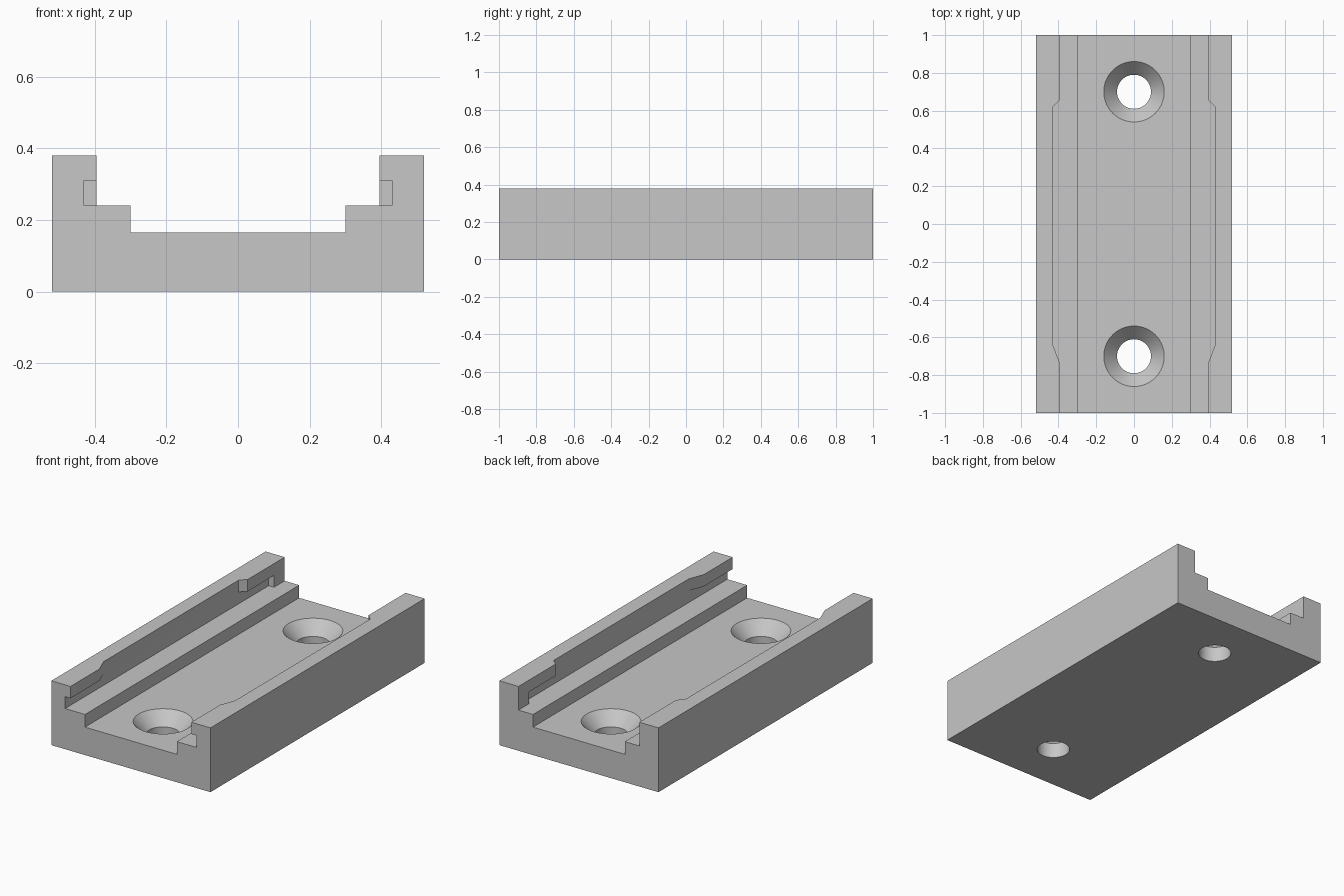
import bpy, bmesh, math

cube = bpy.data.objects.get("Cube")
if cube:
    bpy.data.objects.remove(cube, do_unlink=True)

# Main sizes
HALF_W, HALF_L, HEIGHT = 0.52, 1.0, 0.38
FLOOR_Z, LEDGE_Z, LIP_Z = 0.165, 0.24, 0.31
CHANNEL_X, LIP_X, WALL_X = 0.30, 0.395, 0.43
STOP_Y = 0.90
HOLE_Y, HOLE_R, SINK_R, SINK_Z = 0.70, 0.09, 0.16, 0.09
PAST = 1.2                      # cutters run past the block ends

grey = bpy.data.materials.new("plain_grey")
grey.use_nodes = True
colour = (0.57, 0.57, 0.57, 1)
grey.diffuse_color = colour
grey.node_tree.nodes["Principled BSDF"].inputs["Base Color"].default_value = colour


def loft(name, rings):
    """Solid skinned through rings of equal point count."""
    bm = bmesh.new()
    loops = [[bm.verts.new(p) for p in ring] for ring in rings]
    n = len(loops[0])
    for low, high in zip(loops, loops[1:]):
        for i in range(n):
            j = (i + 1) % n
            bm.faces.new((low[i], low[j], high[j], high[i]))
    bm.faces.new(loops[0])
    bm.faces.new(loops[-1])
    bmesh.ops.recalc_face_normals(bm, faces=bm.faces)
    mesh = bpy.data.meshes.new(name)
    bm.to_mesh(mesh)
    bm.free()
    mesh.materials.append(grey)
    obj = bpy.data.objects.new(name, mesh)
    bpy.context.collection.objects.link(obj)
    return obj


def prism(name, half_outline, z0, z1):
    """Upright prism from a right-hand outline mirrored across x."""
    plan = half_outline + [(-x, y) for x, y in reversed(half_outline)]
    return loft(name, [[(x, y, z) for x, y in plan] for z in (z0, z1)])


def screw_hole(name, y):
    """Through hole with a countersink widening upwards."""
    slope = (SINK_R - HOLE_R) / (FLOOR_Z - SINK_Z)
    top_r = HOLE_R + slope * (LEDGE_Z - SINK_Z)
    steps = [2 * math.pi * i / 64 for i in range(64)]
    return loft(name, [[(r * math.cos(a), y + r * math.sin(a), z) for a in steps]
                       for r, z in ((HOLE_R, -0.1), (HOLE_R, SINK_Z), (top_r, LEDGE_Z))])


# Solid block
plate = prism("mounting_plate", [(HALF_W, -HALF_L), (HALF_W, HALF_L)], 0, HEIGHT)

cutters = [
    # Opening between the walls, narrowed by lips at both ends
    prism("wall_opening", [(LIP_X, -PAST), (LIP_X, -0.73), (WALL_X, -0.64),
                           (WALL_X, 0.62), (LIP_X, 0.655), (LIP_X, PAST)],
          LEDGE_Z, HEIGHT + 0.1),
    # Groove under the lips, closed by stops at the back
    prism("lip_groove", [(WALL_X, -PAST), (WALL_X, STOP_Y)], LEDGE_Z, LIP_Z),
    # Deep central channel
    prism("channel", [(CHANNEL_X, -PAST), (CHANNEL_X, PAST)], FLOOR_Z, HEIGHT + 0.1),
    # Countersunk screw holes
    screw_hole("front_screw_hole", -HOLE_Y),
    screw_hole("back_screw_hole", HOLE_Y),
]

bpy.ops.object.select_all(action='DESELECT')
plate.select_set(True)
bpy.context.view_layer.objects.active = plate
for cutter in cutters:
    cutter.hide_render = True
    cut = plate.modifiers.new(cutter.name, 'BOOLEAN')
    cut.operation = 'DIFFERENCE'
    cut.solver = 'EXACT'
    cut.object = cutter
    bpy.ops.object.modifier_apply(modifier=cut.name)
    bpy.data.objects.remove(cutter, do_unlink=True)

bpy.ops.object.shade_smooth_by_angle(angle=math.radians(30))
